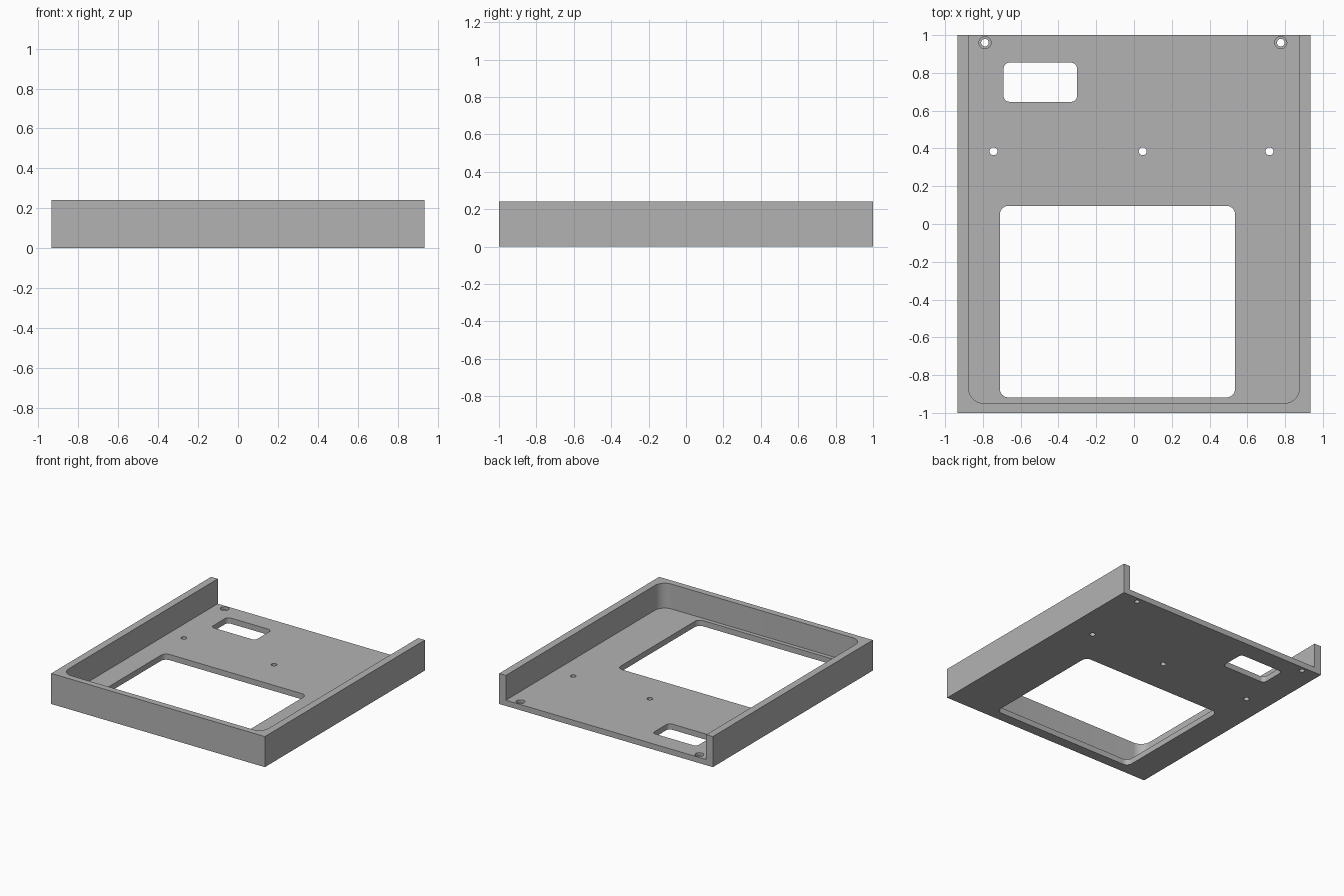
import bpy, bmesh, math

cube = bpy.data.objects.get("Cube")
if cube:
    bpy.data.objects.remove(cube, do_unlink=True)

W, H, FLOOR = 0.935, 0.242, 0.045   # half width, wall height, floor thickness

grey = bpy.data.materials.new("light grey")
grey.use_nodes = True
colour = (0.45, 0.45, 0.45, 1)
grey.diffuse_color = colour
grey.node_tree.nodes["Principled BSDF"].inputs["Base Color"].default_value = colour


def prism(name, points, z0, z1):
    """Closed vertical prism over an outline given counter-clockwise."""
    bm = bmesh.new()
    face = bm.faces.new([bm.verts.new((x, y, z0)) for x, y in points])
    top = bmesh.ops.extrude_face_region(bm, geom=[face])
    verts = [v for v in top["geom"] if isinstance(v, bmesh.types.BMVert)]
    bmesh.ops.translate(bm, vec=(0, 0, z1 - z0), verts=verts)
    bmesh.ops.recalc_face_normals(bm, faces=bm.faces)
    mesh = bpy.data.meshes.new(name)
    bm.to_mesh(mesh)
    bm.free()
    mesh.materials.append(grey)
    obj = bpy.data.objects.new(name, mesh)
    bpy.context.collection.objects.link(obj)
    return obj


def rounded(x0, x1, y0, y1, r, steps=10):
    """Rectangle outline with rounded corners."""
    corners = [(x1 - r, y1 - r), (x0 + r, y1 - r), (x0 + r, y0 + r), (x1 - r, y0 + r)]
    return [(cx + r * math.cos(a), cy + r * math.sin(a))
            for i, (cx, cy) in enumerate(corners)
            for a in [math.pi / 2 * (i + k / steps) for k in range(steps + 1)]]


def circle(x, y, r, n=32):
    return [(x + r * math.cos(2 * math.pi * k / n), y + r * math.sin(2 * math.pi * k / n))
            for k in range(n)]


# Solid block that becomes the tray
tray = prism("tray", [(-W, -1), (W, -1), (W, 1), (-W, 1)], 0, H)

# Pocket open at the back, leaving two side walls and a front wall
cutters = [prism("pocket_cutter", rounded(-0.877, 0.877, -0.95, 1.3, 0.085), FLOOR, 0.5)]

# Large and small windows through the floor
cutters.append(prism("large_window_cutter", rounded(-0.71, 0.535, -0.918, 0.096, 0.045), -0.1, 0.1))
cutters.append(prism("small_window_cutter", rounded(-0.69, -0.302, 0.647, 0.854, 0.03), -0.1, 0.1))

# Row of plain screw holes
for x in (-0.744, 0.046, 0.717):
    cutters.append(prism("screw_hole_cutter", circle(x, 0.385, 0.021), -0.1, 0.1))

# Counterbored holes at the back corners
for x in (-0.789, 0.777):
    cutters.append(prism("corner_hole_cutter", circle(x, 0.96, 0.02), -0.1, 0.1))
    cutters.append(prism("counterbore_cutter", circle(x, 0.96, 0.032), 0.022, 0.1))

for cutter in cutters:
    cutter.hide_render = True
    mod = tray.modifiers.new(cutter.name, 'BOOLEAN')
    mod.operation = 'DIFFERENCE'
    mod.solver = 'EXACT'
    mod.object = cutter

# Bake the cuts and drop the cutters
bpy.context.view_layer.update()
baked = bpy.data.meshes.new_from_object(tray.evaluated_get(bpy.context.evaluated_depsgraph_get()))
tray.modifiers.clear()
tray.data = baked
for cutter in cutters:
    bpy.data.objects.remove(cutter, do_unlink=True)

# Smooth the rounded corners, keep edges sharp
bpy.ops.object.select_all(action='DESELECT')
tray.select_set(True)
bpy.context.view_layer.objects.active = tray
bpy.ops.object.shade_smooth_by_angle(angle=math.radians(30))
